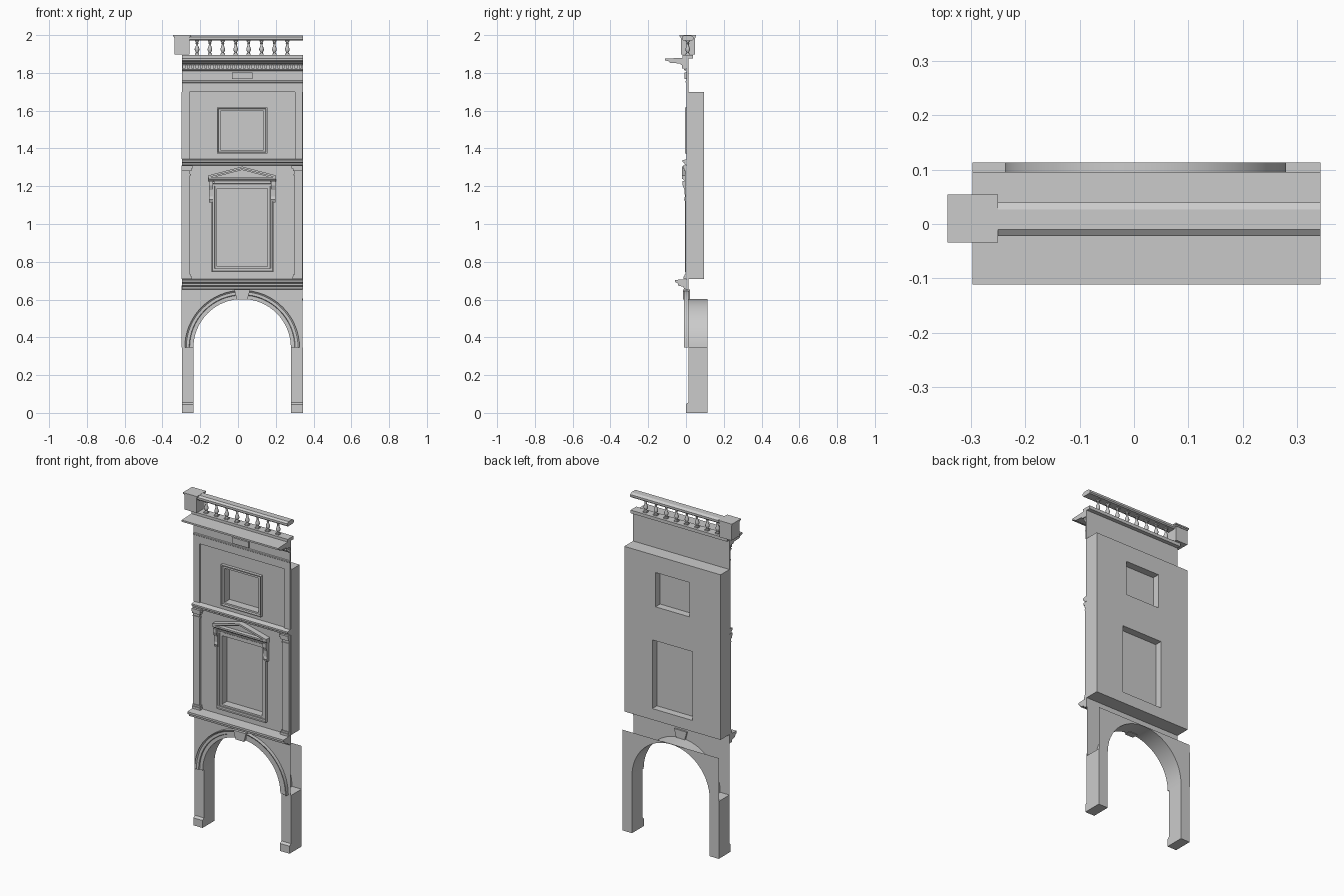
import bpy, bmesh, math

if "Cube" in bpy.data.objects:
    bpy.data.objects.remove(bpy.data.objects["Cube"])

C = 0.022               # centre line of the facade bay
L, R = -0.297, 0.343    # bay ends
WALL = 0.012            # front plane of the wall


def make(name, verts, faces, smooth=False):
    me = bpy.data.meshes.new(name)
    me.from_pydata(verts, [], faces)
    bm = bmesh.new()
    bm.from_mesh(me)
    bmesh.ops.recalc_face_normals(bm, faces=bm.faces)
    bm.to_mesh(me)
    bm.free()
    ob = bpy.data.objects.new(name, me)
    bpy.context.collection.objects.link(ob)
    if smooth:
        bpy.ops.object.select_all(action='DESELECT')
        ob.select_set(True)
        bpy.context.view_layer.objects.active = ob
        bpy.ops.object.shade_smooth_by_angle(angle=math.radians(35))
    return ob


def prism(name, a, b):
    """Solid between two matching loops of points."""
    n = len(a)
    faces = [list(range(n)), list(range(n, 2 * n))]
    faces += [(i, (i + 1) % n, n + (i + 1) % n, n + i) for i in range(n)]
    return make(name, a + b, faces)


def run_x(name, prof, x0=L, x1=R):
    """Extrude a (y, z) profile along x."""
    return prism(name, [(x0, y, z) for y, z in prof], [(x1, y, z) for y, z in prof])


def run_y(name, prof, y0, y1):
    """Extrude an (x, z) outline along y."""
    return prism(name, [(x, y0, z) for x, z in prof], [(x, y1, z) for x, z in prof])


def box(name, x0, x1, y0, y1, z0, z1):
    return run_x(name, [(y0, z0), (y1, z0), (y1, z1), (y0, z1)], x0, x1)


def frame(name, x0, x1, z0, z1, prof):
    """Mitred moulding round an opening; prof holds (outward offset, y)."""
    verts, n = [], len(prof)
    for sx, sz in ((0, 0), (1, 0), (1, 1), (0, 1)):
        for d, y in prof:
            verts.append((x1 + d if sx else x0 - d, y, z1 + d if sz else z0 - d))
    faces = [(c * n + i, c * n + i + 1, (c + 1) % 4 * n + i + 1, (c + 1) % 4 * n + i)
             for c in range(4) for i in range(n - 1)]
    return make(name, verts, faces)


def arc_sweep(name, prof, seg=32):
    """Sweep an open (radius, y) profile over the half circle of the arch."""
    n, verts = len(prof), []
    for s in range(seg + 1):
        t = math.pi * s / seg
        verts += [(C + r * math.cos(t), y, SPRING + r * math.sin(t)) for r, y in prof]
    faces = [(s * n + i, s * n + i + 1, (s + 1) * n + i + 1, (s + 1) * n + i)
             for s in range(seg) for i in range(n - 1)]
    return make(name, verts, faces, True)


# ---- Ground floor arch
SPRING, RAD = 0.345, 0.258
leg = [(0, 0), (0, .045), (WALL, .056), (WALL, SPRING), (.113, SPRING), (.113, 0)]
run_x("left_leg", leg, L, C - RAD)
run_x("right_leg", leg, C + RAD, R)
arc_sweep("arch_soffit", [(RAD, WALL), (RAD, .113)])
arc_sweep("archivolt", [(RAD, WALL), (RAD, .002), (.278, .002), (.281, -.004),
                        (.296, -.004), (.304, -.010), (.304, WALL)])


def spandrel(name, y, top, seg=32):
    ts = [math.pi * s / seg for s in range(seg + 1)]
    arc = [(C + RAD * math.cos(t), y, SPRING + RAD * math.sin(t)) for t in ts]
    edge = []
    for t in ts:    # project each arc point onto the outer rectangle
        c, s = math.cos(t), math.sin(t)
        k = min(.32 / max(abs(c), 1e-6), (top - SPRING) / max(s, 1e-6))
        edge.append((C + k * c, y, SPRING + k * s))
    n = seg + 1
    faces = [(i, i + 1, n + i + 1, n + i) for i in range(seg)]
    verts = arc + edge
    for i in range(seg):    # fill the two top corners
        a, b = edge[i], edge[i + 1]
        if abs(a[0] - b[0]) > 1e-5 and abs(a[2] - b[2]) > 1e-5:
            verts.append((R if a[0] > C else L, y, top))
            faces.append((n + i, n + i + 1, len(verts) - 1))
    return make(name, verts, faces)


spandrel("front_spandrel", WALL, .705)
spandrel("back_spandrel", .113, .605)
run_y("keystone", [(C - .028, .6), (C + .028, .6), (C + .042, .652), (C - .042, .652)], -.016, .022)

# ---- String courses
run_x("lower_string_course", [(WALL, .652), (-.01, .656), (-.014, .668), (-.042, .674),
                              (-.044, .686), (-.057, .692), (-.057, .704), (WALL, .708)])
run_x("middle_string_course", [(WALL, 1.31), (-.006, 1.312), (-.008, 1.322), (-.018, 1.328),
                               (-.018, 1.338), (WALL, 1.345)])

# ---- Upper wall block with two window openings
WIN = [(-.11, .157, .775, 1.188), (-.092, .135, 1.392, 1.598)]
xs = sorted({L, R} | {v for w in WIN for v in w[:2]})
zs = sorted({.708, 1.70} | {v for w in WIN for v in w[2:]})
bm = bmesh.new()
grid = [[bm.verts.new((x, WALL, z)) for z in zs] for x in xs]
for i in range(len(xs) - 1):
    for j in range(len(zs) - 1):
        mx, mz = (xs[i] + xs[i + 1]) / 2, (zs[j] + zs[j + 1]) / 2
        if not any(a < mx < b and c < mz < d for a, b, c, d in WIN):
            bm.faces.new((grid[i][j], grid[i + 1][j], grid[i + 1][j + 1], grid[i][j + 1]))
ext = bmesh.ops.extrude_face_region(bm, geom=bm.faces[:], use_keep_orig=True)
for v in ext["geom"]:
    if isinstance(v, bmesh.types.BMVert):
        v.co.y = .096
bmesh.ops.delete(bm, geom=[v for v in bm.verts if not v.link_faces], context='VERTS')
bmesh.ops.recalc_face_normals(bm, faces=bm.faces)
me = bpy.data.meshes.new("upper_wall")
bm.to_mesh(me)
bm.free()
bpy.context.collection.objects.link(bpy.data.objects.new("upper_wall", me))

# ---- Windows: panes and moulded frames
for k, (a, b, c, d) in enumerate(WIN):
    tag = ("lower", "upper")[k]
    make(tag + "_window_pane", [(a, .052, c), (b, .052, c), (b, .052, d), (a, .052, d)], [(0, 1, 2, 3)])
frame("lower_window_frame", *WIN[0], [(0, WALL), (0, .003), (.012, .003), (.014, -.002),
                                      (.024, -.002), (.027, -.006), (.03, -.006), (.03, WALL)])
frame("upper_window_frame", *WIN[1], [(0, WALL), (0, .002), (.01, .002), (.014, -.006),
                                      (.02, -.006), (.02, WALL)])
box("lower_window_sill", C - .163, C + .163, -.005, WALL, .755, .765)

# ---- Pediment with consoles
box("pediment_frieze", C - .15, C + .15, -.002, WALL, 1.205, 1.232)
run_x("pediment_cornice", [(WALL, 1.226), (-.008, 1.228), (-.014, 1.236), (-.02, 1.238),
                           (-.02, 1.248), (WALL, 1.25)], C - .178, C + .178)
run_y("pediment_tympanum", [(C - .16, 1.246), (C + .16, 1.246), (C, 1.292)], .002, WALL)
for nm, off, th, y in (("outer", 0, .011, -.022), ("inner", -.01, .008, -.012)):
    run_y("pediment_rake_" + nm, [(C - .18, 1.257 + off), (C, 1.304 + off), (C + .18, 1.257 + off),
                                  (C + .18, 1.257 + off - th), (C, 1.304 + off - th),
                                  (C - .18, 1.257 + off - th)], y, WALL)
console = [(WALL, 1.228), (-.018, 1.228), (-.018, 1.205), (-.008, 1.18), (-.006, 1.145),
           (-.01, 1.13), (-.004, 1.115), (WALL, 1.115)]

# ---- Mirrored side parts: consoles, pilasters, panel strips
for side, s in (("left", -1), ("right", 1)):
    def span(i, o):
        return sorted((C + s * i, C + s * o))
    run_x(side + "_console", console, *span(.154, .176))
    box(side + "_pilaster_shaft", *span(.276, .32), -.002, WALL, .708, 1.31)
    for k, (z0, z1, w, y) in enumerate(((.708, .722, .266, -.012), (.722, .732, .27, -.007),
                                        (1.258, 1.264, .272, -.006), (1.28, 1.294, .268, -.010),
                                        (1.294, 1.31, .262, -.016))):
        box(f"{side}_pilaster_moulding_{k}", *span(w, .32), y, WALL, z0, z1)
    box(side + "_panel_strip", *span(.28, .32), .003, WALL, 1.345, 1.70)

# ---- Frieze and main cornice
box("frieze_wall", L, R, .003, WALL, 1.70, 1.88)
run_x("frieze_moulding", [(.004, 1.745), (-.003, 1.75), (-.003, 1.757), (.004, 1.76)])
box("frieze_tablet", C - .054, C + .054, -.008, .006, 1.767, 1.803)
run_x("bed_moulding", [(.006, 1.808), (-.008, 1.813), (-.012, 1.82), (.006, 1.822)])
for i in range(28):
    x = L + .0115 + i * .0228
    box("dentil", x - .007, x + .007, -.02, .006, 1.824, 1.843)
run_x("main_cornice", [(WALL, 1.84), (-.026, 1.842), (-.032, 1.85), (-.085, 1.853), (-.09, 1.861),
                       (-.111, 1.866), (-.111, 1.876), (WALL, 1.88)])

# ---- Balustrade
box("balustrade_plinth", L, R, -.018, .036, 1.876, 1.895)
run_x("handrail", [(-.016, 1.972), (-.022, 1.978), (-.022, 1.99), (-.01, 1.999), (.027, 1.999),
                   (.04, 1.99), (.04, 1.978), (.034, 1.972)])
box("corner_post", -.336, -.257, -.027, .047, 1.897, 1.988)
frame_y = [(-.343, -.25, -.034, .054, 1.992, 2.0), (-.339, -.254, -.03, .05, 1.984, 1.992)]
for k, b in enumerate(frame_y):
    box(f"post_cap_{k}", *b)
turn = [(.009, 1.902), (.006, 1.908), (.012, 1.92), (.012, 1.928), (.006, 1.945),
        (.0055, 1.953), (.009, 1.956), (.006, 1.96), (.009, 1.966)]
N = 12
for i in range(8):
    x = -.217 + i * .0683
    v = [(x + r * math.cos(2 * math.pi * k / N), .009 + r * math.sin(2 * math.pi * k / N), z)
         for r, z in turn for k in range(N)]
    f = [(j * N + k, j * N + (k + 1) % N, (j + 1) * N + (k + 1) % N, (j + 1) * N + k)
         for j in range(len(turn) - 1) for k in range(N)]
    make("baluster", v, f, True)
    box("baluster_foot", x - .011, x + .011, -.002, .02, 1.895, 1.902)
    box("baluster_head", x - .011, x + .011, -.002, .02, 1.966, 1.973)
